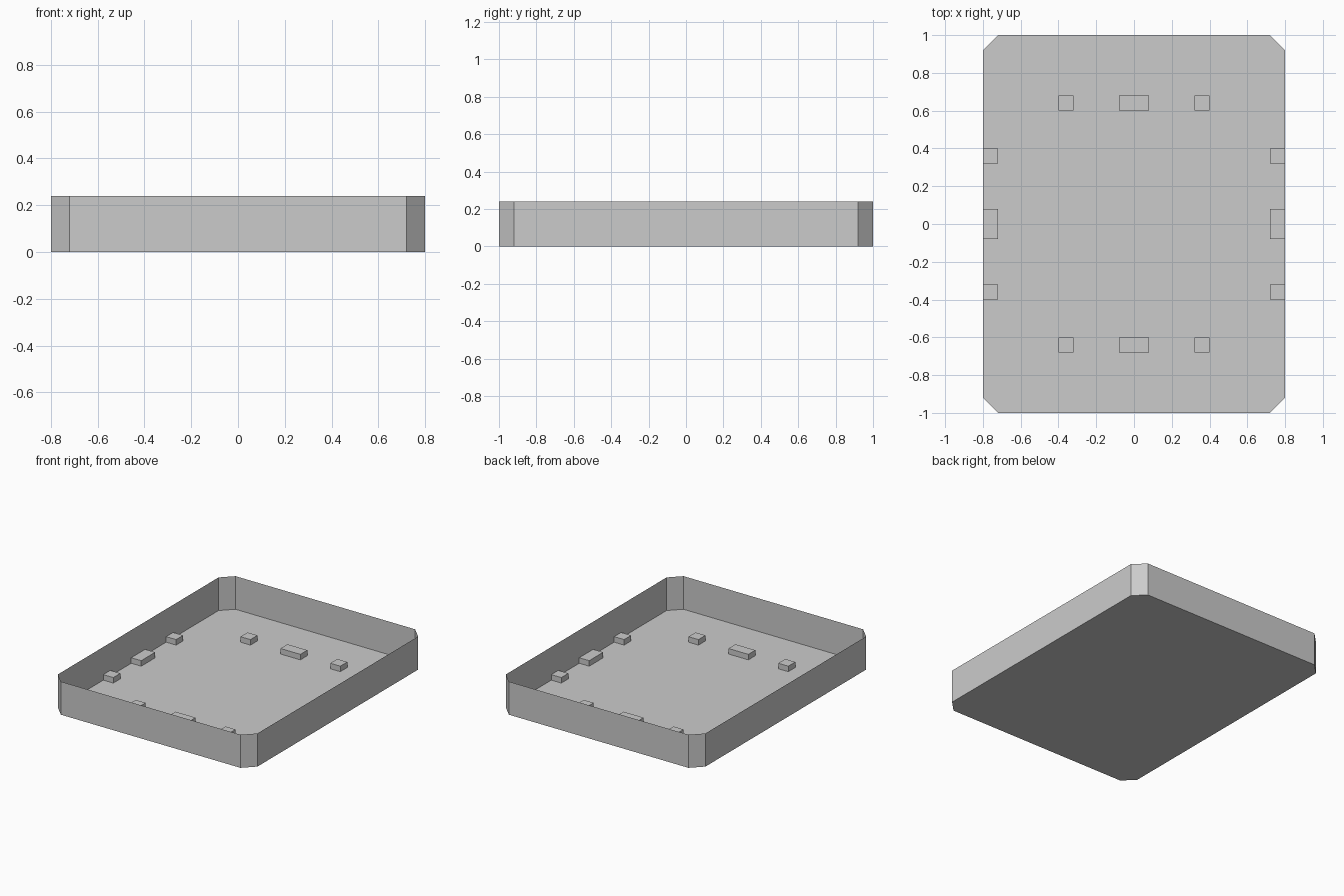
import bpy, bmesh
from mathutils import Matrix

if "Cube" in bpy.data.objects:
    bpy.data.objects.remove(bpy.data.objects["Cube"])

HX, HY, CUT, WALL_H, LUG_H = 0.8, 1.0, 0.08, 0.24, 0.04


def finish(bm, name):
    mesh = bpy.data.meshes.new(name)
    bm.to_mesh(mesh)
    bm.free()
    obj = bpy.data.objects.new(name, mesh)
    bpy.context.collection.objects.link(obj)
    return obj


def block(name, x, y, sx, sy):
    bm = bmesh.new()
    bmesh.ops.create_cube(bm, size=1, matrix=Matrix.Translation((x, y, LUG_H / 2))
                          @ Matrix.Diagonal((sx, sy, LUG_H, 1)))
    return finish(bm, name)


# Thin open tray: chamfered floor outline with walls raised from its edge
outline = [(HX - CUT, -HY), (HX, -HY + CUT), (HX, HY - CUT), (HX - CUT, HY),
           (-HX + CUT, HY), (-HX, HY - CUT), (-HX, -HY + CUT), (-HX + CUT, -HY)]
bm = bmesh.new()
low = [bm.verts.new((x, y, 0)) for x, y in outline]
high = [bm.verts.new((x, y, WALL_H)) for x, y in outline]
bm.faces.new(low[::-1])
for i in range(8):
    j = (i + 1) % 8
    bm.faces.new((low[i], low[j], high[j], high[i]))
finish(bm, "tray_shell")

# Raised locating blocks: a long one between two square ones, on all four sides
for offset, length, kind in ((-0.36, 0.08, "small"), (0, 0.16, "long"), (0.36, 0.08, "small")):
    for s, side in ((-1, "front"), (1, "back")):
        block(f"{side}_{kind}_block", offset, s * 0.64, length, 0.08)
    for s, side in ((-1, "left"), (1, "right")):
        block(f"{side}_{kind}_block", s * 0.76, offset, 0.08, length)
